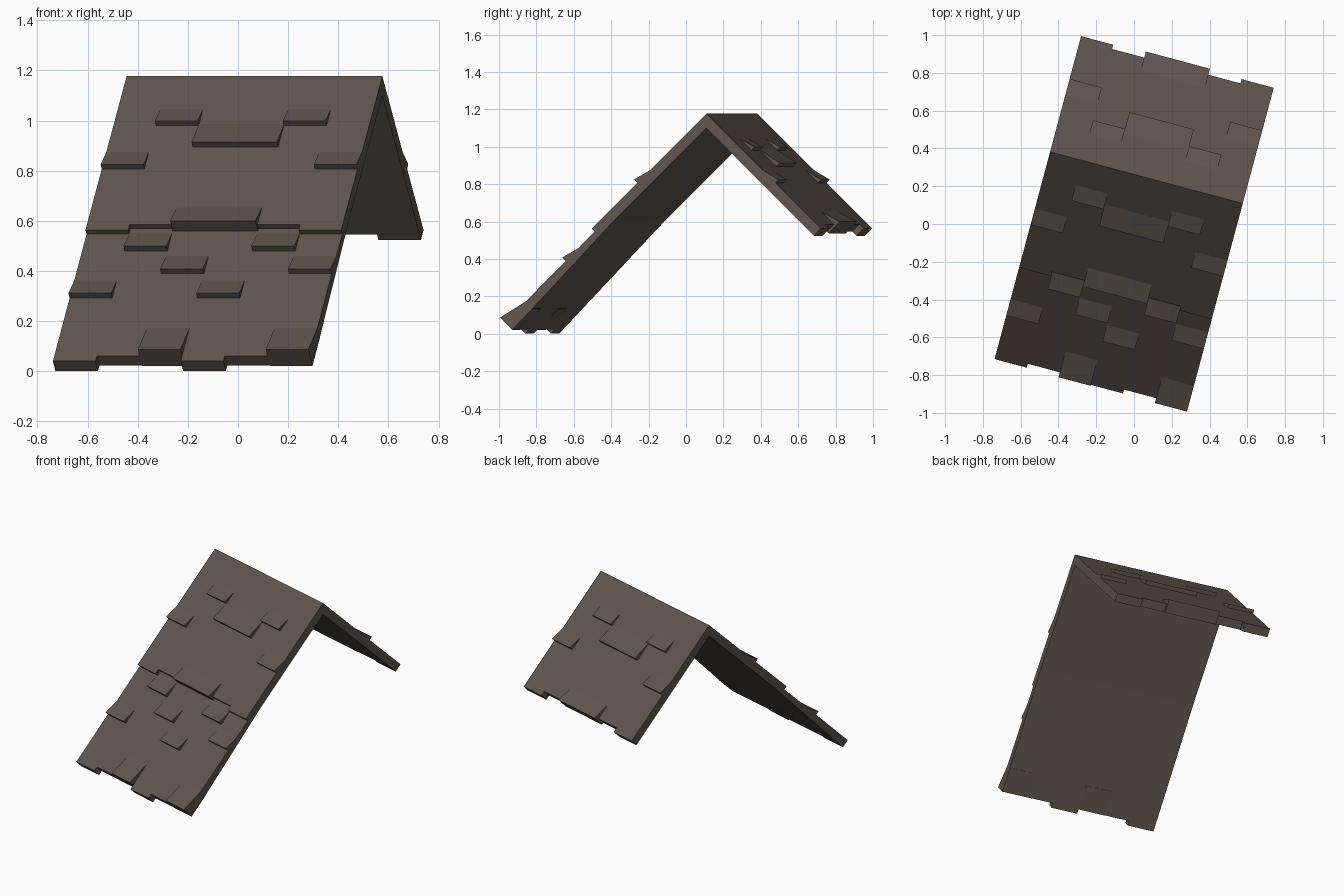
import bpy, bmesh, math
from mathutils import Vector, Matrix

if "Cube" in bpy.data.objects:
    bpy.data.objects.remove(bpy.data.objects["Cube"])

W = 1.056            # roof width along the ridge
C = W / 6            # shingle column width
RIDGE_V, RIDGE_Z = 0.254, 1.177
TURN = Matrix.Rotation(math.radians(-15), 4, 'Z')

mat = bpy.data.materials.new("weathered brown shingle")
mat.diffuse_color = (0.115, 0.094, 0.075, 1)
mat.use_nodes = True
mat.node_tree.nodes["Principled BSDF"].inputs["Base Color"].default_value = mat.diffuse_color


def prism(bm, place, top, bottom):
    """Solid between two matching loops of (u, s, n) points."""
    a = [bm.verts.new(place(*p)) for p in top]
    b = [bm.verts.new(place(*p)) for p in bottom]
    bm.faces.new(a)
    bm.faces.new(b[::-1])
    k = len(a)
    for i in range(k):
        bm.faces.new((a[i], b[i], b[(i + 1) % k], a[(i + 1) % k]))


def wedge(bm, place, u0, u1, s0, s1, h, base=0.0):
    """Shingle flush at its upper edge, lifted by h at its lower edge."""
    def side(u):
        pts = [(u, s0, 0), (u, s1, h), (u, s1, base)]
        return pts + ([(u, s0, base)] if base else [])
    prism(bm, place, side(u0), side(u1))


def roof_panel(name, v0, z0, slope, sign, top_under, eave_under, ends, tiles, eaves):
    """u runs along the ridge, s down the slope, n out of the surface."""
    ca, sa = math.cos(math.atan(slope)), math.sin(math.atan(slope))

    def place(u, s, n):
        return TURN @ Vector((u, v0 + sign * (s * ca + n * sa), z0 - s * sa + n * ca))

    bm = bmesh.new()
    # slab with a stepped lower edge
    outline = [(W / 2, 0), (-W / 2, 0)]
    for i, e in enumerate(ends):
        for u in (-W / 2 + i * C, -W / 2 + (i + 1) * C):
            if outline[-1] != (u, e):
                outline.append((u, e))
    su, nu = top_under
    top = [(u, s, 0) for u, s in outline]
    low = [(u, s or su, eave_under if s else nu) for u, s in outline]
    prism(bm, place, top, low)
    # raised shingles: first column, column count, upper s, lower s, lift
    for c, n, s0, s1, h in tiles:
        u = -W / 2 + c * C
        wedge(bm, place, u, u + n * C, s0, s1, h)
    # thick raised shingles at the eave
    for c, n, s0, s1, h in eaves:
        u = -W / 2 + c * C
        wedge(bm, place, u, u + n * C, s0, s1, h, eave_under)
    bmesh.ops.recalc_face_normals(bm, faces=bm.faces)
    me = bpy.data.meshes.new(name)
    bm.to_mesh(me)
    bm.free()
    me.materials.append(mat)
    bpy.context.collection.objects.link(bpy.data.objects.new(name, me))


# two matching panels meeting at the ridge
upper_tiles = [(1, 1, 0.188, 0.282, 0.025), (4, 1, 0.188, 0.282, 0.025),
               (2, 2, 0.270, 0.407, 0.028),
               (0, 1, 0.434, 0.532, 0.025), (5, 1, 0.434, 0.532, 0.025)]
for name, sign in (("front_upper_roof", -1), ("back_roof", 1)):
    roof_panel(name, RIDGE_V, RIDGE_Z, 0.967, sign, (0.0535, -0.0553), -0.0553,
               [0.882, 0.850, 0.80, 0.80, 0.850, 0.882],
               upper_tiles, [(2, 2, 0.752, 0.864, 0.033)])

# lower front panel tucked under the upper one
lower_tiles = [(1, 1, 0.15, 0.250, 0.027), (4, 1, 0.15, 0.250, 0.027),
               (2, 1, 0.28, 0.380, 0.027), (5, 1, 0.28, 0.380, 0.027),
               (0, 1, 0.42, 0.519, 0.027), (3, 1, 0.42, 0.519, 0.027)]
roof_panel("front_lower_roof", -0.253, 0.655, 0.977, -1, (0.02, -0.032), -0.055,
           [0.879, 0.849, 0.75, 0.879, 0.849, 0.75],
           lower_tiles, [(2, 1, 0.689, 0.850, 0.037), (5, 1, 0.689, 0.850, 0.037)])
